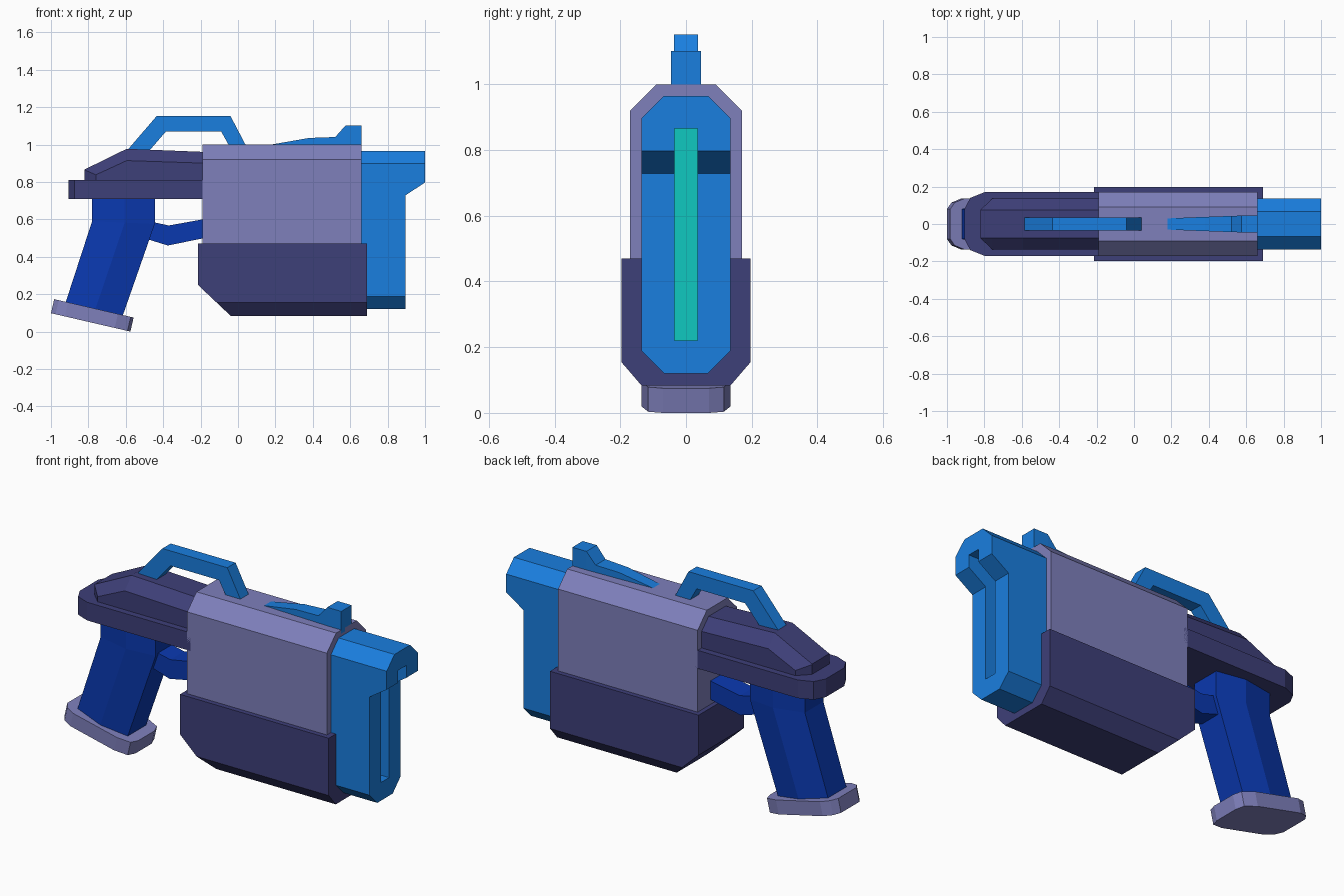
import bpy, bmesh
from mathutils import Vector

if "Cube" in bpy.data.objects:
    bpy.data.objects.remove(bpy.data.objects["Cube"])


def material(name, rgb):
    m = bpy.data.materials.new(name)
    m.diffuse_color = (*rgb, 1)
    m.use_nodes = True
    m.node_tree.nodes["Principled BSDF"].inputs["Base Color"].default_value = m.diffuse_color
    return m


LILAC = material("lilac", (0.21, 0.215, 0.50))
PURPLE = material("dark_purple", (0.048, 0.05, 0.19))
BLUE = material("bright_blue", (0.01, 0.21, 0.74))
NAVY = material("deep_blue", (0.003, 0.04, 0.43))
TEAL = material("teal", (0.005, 0.58, 0.53))


def loft(name, sections, mat, cuts=()):
    """Skin matching closed sections, cap the ends, then slice off corners."""
    bm = bmesh.new()
    rings = [[bm.verts.new(p) for p in s] for s in sections]
    for a, b in zip(rings, rings[1:]):
        for i in range(len(a)):
            j = (i + 1) % len(a)
            bm.faces.new((a[i], a[j], b[j], b[i]))
    bm.faces.new(rings[0][::-1])
    bm.faces.new(rings[-1])
    for point, normal in cuts:
        bmesh.ops.bisect_plane(bm, geom=bm.verts[:] + bm.edges[:] + bm.faces[:],
                               plane_co=point, plane_no=normal, clear_outer=True)
        bmesh.ops.holes_fill(bm, edges=bm.edges[:])
    bmesh.ops.recalc_face_normals(bm, faces=bm.faces[:])
    me = bpy.data.meshes.new(name)
    bm.to_mesh(me)
    bm.free()
    me.materials.append(mat)
    ob = bpy.data.objects.new(name, me)
    bpy.context.collection.objects.link(ob)
    return ob


def side_profile(name, pts, half, mat, cuts=()):
    """Side outline (x, z) extruded to both sides of y = 0."""
    return loft(name, [[(x, s * half, z) for x, z in pts] for s in (-1, 1)], mat, cuts)


def mirrored(half_pts):
    """Close a half outline (a, y) by mirroring it in y."""
    return half_pts + [(a, -y) for a, y in reversed(half_pts)]


def box(name, x0, x1, half, z0, z1, mat):
    return side_profile(name, [(x0, z0), (x1, z0), (x1, z1), (x0, z1)], half, mat)


# Main housing with chamfered top edges
section = mirrored([(0.30, 0.17), (0.92, 0.17), (1.0, 0.09)])
loft("main_housing", [[(x, y, z) for z, y in section] for x in (-0.19, 0.66)], LILAC)

# Lower shell, chamfered along the bottom and sliced at the rear
section = mirrored([(0.47, 0.197), (0.155, 0.197), (0.083, 0.135)])
loft("lower_shell", [[(x, y, z) for z, y in section] for x in (-0.215, 0.69)], PURPLE,
     [((-0.215, 0, 0.25), (-0.17, 0, -0.18))])

# Front block with overhanging nose, chamfered lengthwise
front = side_profile(
    "front_block",
    [(0.62, 0.965), (1.0, 0.965), (1.0, 0.797), (0.895, 0.728), (0.895, 0.12), (0.62, 0.12)],
    0.135, BLUE,
    [((0.8, s * 0.135, z), (0, s, n)) for s in (-1, 1) for z, n in ((0.898, 1), (0.188, -1))])

# Vertical slot in the front block, with a glowing strip at its back
cutter = box("slot_cutter", 0.70, 1.1, 0.035, 0.22, 0.865, BLUE)
cutter.hide_render = True
mod = front.modifiers.new("slot", 'BOOLEAN')
mod.operation = 'DIFFERENCE'
mod.solver = 'EXACT'
mod.object = cutter
bpy.context.view_layer.objects.active = front
bpy.ops.object.modifier_apply(modifier="slot")
bpy.data.objects.remove(cutter)
box("slot_strip", 0.69, 0.71, 0.035, 0.22, 0.865, TEAL)

# Rear deck slab with rounded-off tail
outline = mirrored([(-0.17, 0.17), (-0.80, 0.17), (-0.875, 0.14), (-0.907, 0.08)])
loft("rear_deck", [[(x, y, z) for x, y in outline] for z in (0.71, 0.81)], PURPLE)

# Sloped rear cover: x, side half width, side height, top height
stations = [(-0.82, 0.076, 0.864, 0.867), (-0.76, 0.135, 0.838, 0.896),
            (-0.595, 0.135, 0.914, 0.977), (-0.17, 0.135, 0.90, 0.96)]
loft("rear_cover", [[(x, y, z) for z, y in mirrored([(0.80, w), (zs, w), (zt, 0.075)])]
                    for x, w, zs, zt in stations], PURPLE)

# Hexagonal grip: back and front points (x, z) of each section
grip = []
for back, fore in (((-0.78, 0.73), (-0.445, 0.73)), ((-0.78, 0.59), (-0.445, 0.575)),
                   ((-0.93, 0.13), (-0.625, 0.06))):
    b, f = Vector((back[0], 0, back[1])), Vector((fore[0], 0, fore[1]))
    grip.append([b.lerp(f, t) + Vector((0, y, 0))
                 for t, y in mirrored([(0, 0.08), (0.52, 0.11), (1, 0.08)])])
loft("grip", grip, NAVY)

# Tilted grip base plate
origin = Vector((-1.0, 0, 0.098))
along, up = Vector((0.974, 0, -0.225)), Vector((0.225, 0, 0.974))
outline = mirrored([(0, 0.08), (0.025, 0.115), (0.075, 0.135),
                    (0.35, 0.135), (0.42, 0.115), (0.436, 0.07)])
loft("grip_base", [[origin + along * u + up * h + Vector((0, y, 0)) for u, y in outline]
                   for h in (0, 0.077)], LILAC)

# Trigger bridge between grip and housing
side_profile("trigger_bridge",
             [(-0.50, 0.595), (-0.37, 0.567), (-0.17, 0.603),
              (-0.17, 0.502), (-0.375, 0.46), (-0.52, 0.505)], 0.06, NAVY)

# Top carrying handle
side_profile("top_handle",
             [(-0.60, 0.96), (-0.435, 1.152), (-0.04, 1.152), (0.05, 0.98),
              (-0.04, 0.98), (-0.09, 1.07), (-0.385, 1.07), (-0.48, 0.96)], 0.036, BLUE)

# Front sight, widening forward: x, top height, half width
sight = [(0.18, 1.0, 0.03), (0.38, 1.035, 0.038), (0.52, 1.04, 0.043),
         (0.575, 1.102, 0.045), (0.66, 1.102, 0.045)]
loft("front_sight", [[(x, -w, 0.98), (x, w, 0.98), (x, w, z), (x, -w, z)]
                     for x, z, w in sight], BLUE)
